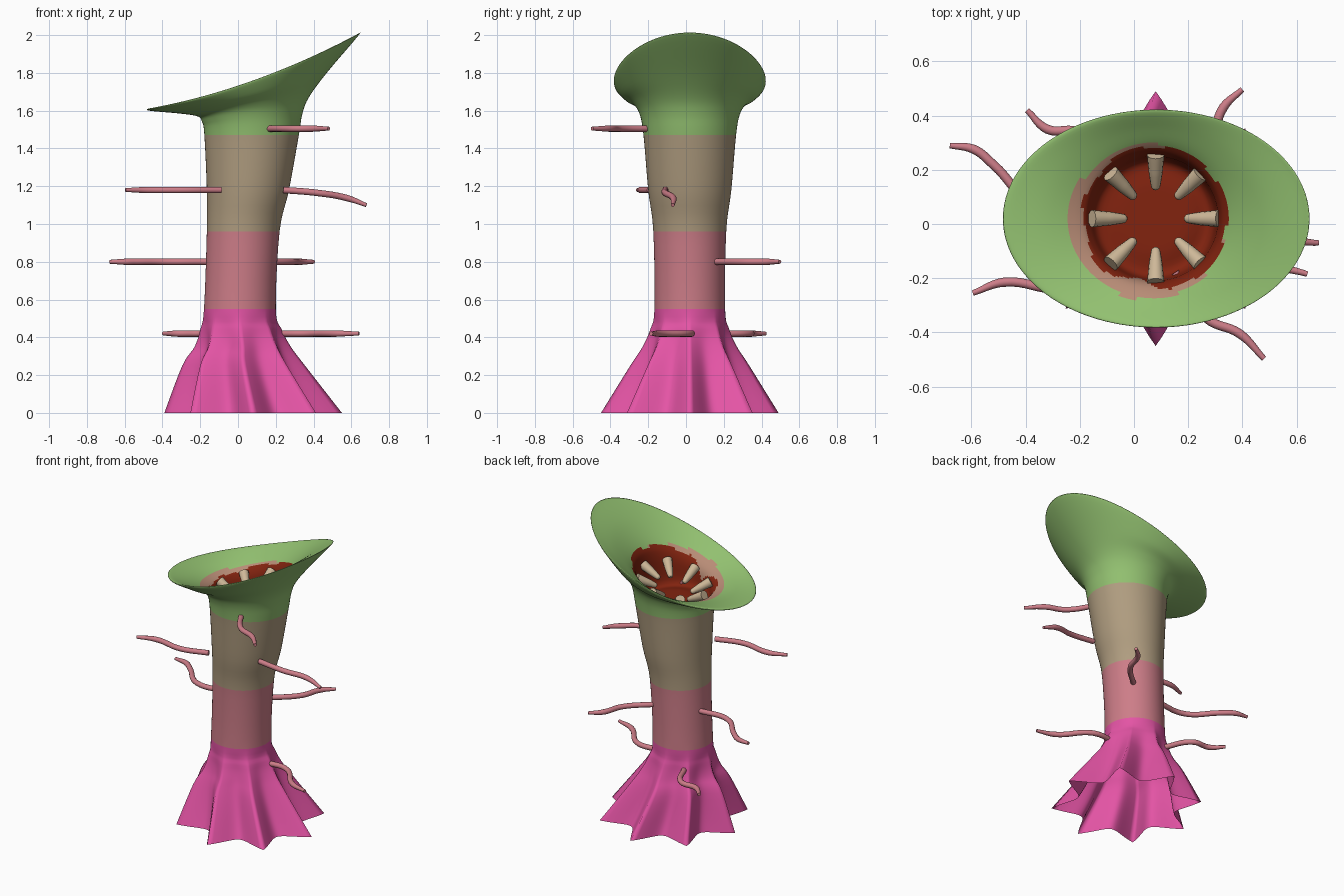
import bpy, math
from mathutils import Vector

if "Cube" in bpy.data.objects:
    bpy.data.objects.remove(bpy.data.objects["Cube"])


def material(name, r, g, b):
    lin = lambda v: ((v / 255 + 0.055) / 1.055) ** 2.4 if v > 10 else v / 255 / 12.92
    m = bpy.data.materials.new(name)
    m.diffuse_color = (lin(r), lin(g), lin(b), 1)
    m.use_nodes = True
    m.node_tree.nodes["Principled BSDF"].inputs["Base Color"].default_value = m.diffuse_color
    return m


MAGENTA = material("magenta", 228, 84, 165)
PINK = material("pink", 205, 125, 136)
BEIGE = material("beige", 176, 157, 128)
GREEN = material("leaf_green", 146, 192, 112)
RED = material("dark_red", 130, 35, 15)
PALE = material("pale_pink", 184, 140, 118)
TOOTH = material("tooth_cream", 206, 184, 152)
CX, CY = 0.08, 0.02          # mouth centre
SEG, SUB = 128, 5

# Stem profile: height, left x, right x, half depth
STEM = [
    (0, -.39, .55, .47),
    (.25, -.295, .355, .315),
    (.35, -.23, .28, .25),
    (.44, -.20, .232, .21),
    (.55, -.18, .20, .187),      # pink starts
    (.96, -.165, .22, .193),     # beige starts
    (1.18, -.165, .27, .22),
    (1.47, -.178, .322, .245),   # green starts
]
# Slanted lip: left x, left z, right x, right z, half depth, middle z
LIP = [
    (-.19, 1.54, .34, 1.58, .265, 1.58),
    (-.215, 1.57, .375, 1.67, .30, 1.64),
    (-.31, 1.585, .47, 1.80, .355, 1.685),
    (-.47, 1.60, .635, 1.995, .40, 1.75),    # rim
    (-.46, 1.613, .62, 1.995, .39, 1.757),
    (-.33, 1.61, .48, 1.90, .335, 1.715),
    (-.20, 1.58, .35, 1.77, .27, 1.665),
    (-.165, 1.55, .315, 1.69, .235, 1.61),
]
KEYS = [(l, z, r, z, d, z) for z, l, r, d in STEM] + LIP
RIM = len(STEM) + 3
# Flat throat floor
KEYS += [(CX - r, 1.5, CX + r, 1.5, r, 1.5) for r in (.21, .12, .005)]


def blend(i, t):
    """Catmull-Rom between body rings."""
    p = [KEYS[max(0, min(len(KEYS) - 1, i + k))] for k in (-1, 0, 1, 2)]
    return [0.5 * (2 * b + (c - a) * t + (2 * a - 5 * b + 4 * c - d) * t * t
                   + (3 * b - a - 3 * c + d) * t ** 3) for a, b, c, d in zip(*p)]


def ring(key):
    xl, zl, xr, zr, ry, zm = key
    pleat = max(0, 0.33 * (1 - (zm / 0.52) ** 2))   # skirt folds fade upward
    pts = []
    for j in range(SEG):
        a = 2 * math.pi * j / SEG
        c, s = math.cos(a), math.sin(a)
        k = 1 - pleat * abs(math.sin(4 * a))
        z = zm + (zr - zl) / 2 * c + ((zr + zl) / 2 - zm) * c * c
        pts.append(((xl + xr) / 2 + (xr - xl) / 2 * c * k, CY + ry * s * k, z))
    return pts


def mouth_colour(p):
    """Ragged red throat with a pale border, by distance from the centre."""
    r, a = math.hypot(p.x - CX, p.y - CY), math.degrees(math.atan2(p.y - CY, p.x - CX)) % 360
    red = 0.268 + 0.007 * math.sin(math.radians(7 * a)) - 0.04 * math.exp(-((a - 258) / 16) ** 2)
    pale = 0.287 + 0.03 * math.cos(math.radians(a - 200))
    return 4 if r < red else 5 if r < pale else 3


# Body: skirt, stem, lip and throat in one lofted skin
verts, faces, owner = [], [], []
for i in range(len(KEYS) - 1):
    for n in range(SUB):
        verts += ring(blend(i, n / SUB))
        owner.append(i)
verts += ring(KEYS[-1])
for r in range(len(owner)):
    for j in range(SEG):
        k = (j + 1) % SEG
        faces.append((r * SEG + j, r * SEG + k, (r + 1) * SEG + k, (r + 1) * SEG + j))
faces.append(tuple(range(len(owner) * SEG, len(owner) * SEG + SEG)))
me = bpy.data.meshes.new("plant_body")
me.from_pydata(verts, [], faces)
for m in (MAGENTA, PINK, BEIGE, GREEN, RED, PALE):
    me.materials.append(m)
for f in me.polygons:
    i = owner[min(f.index // SEG, len(owner) - 1)]
    f.material_index = 0 if i < 4 else 1 if i < 5 else 2 if i < 7 else 3 if i <= RIM else mouth_colour(f.center)
    f.use_smooth = True
body = bpy.data.objects.new("plant_body", me)
bpy.context.collection.objects.link(body)


def tube(name, pts, radii, mat, bevel):
    """Round tapered tube along a smooth path, turned into a mesh."""
    cu = bpy.data.curves.new(name, 'CURVE')
    cu.dimensions = '3D'
    cu.bevel_depth, cu.bevel_resolution, cu.resolution_u = bevel, 4, 8
    cu.use_fill_caps = True
    sp = cu.splines.new('BEZIER')
    sp.bezier_points.add(len(pts) - 1)
    for bp, p, r in zip(sp.bezier_points, pts, radii):
        bp.co, bp.radius = p, r
        bp.handle_left_type = bp.handle_right_type = 'AUTO'
    cu.materials.append(mat)
    ob = bpy.data.objects.new(name, cu)
    bpy.context.collection.objects.link(ob)
    bpy.ops.object.select_all(action='DESELECT')
    ob.select_set(True)
    bpy.context.view_layer.objects.active = ob
    bpy.ops.object.convert(target='MESH')
    bpy.ops.object.shade_smooth_by_angle(angle=math.radians(50))


# Teeth around the throat, pointing inward and a little down
for n in range(8):
    a = n * math.pi / 4
    d = Vector((math.cos(a), math.sin(a), 0))
    pts = [Vector((CX, CY, 1.505 + 0.5 * r + 0.044 * d.x)) + d * r for r in (.235, .17, .115, .108)]
    tube(f"tooth_{n + 1}", pts, (1, .8, .5, .25), TOOTH, 0.032)

# Wavy tendrils on the stem: height, droop, path seen from above
TENDRILS = [
    (1.505, 0, [(.15, -.18), (.27, -.35), (.39, -.405), (.48, -.497)]),
    (1.18, 0, [(-.09, -.19), (-.27, -.24), (-.48, -.215), (-.595, -.255)]),
    (1.18, .08, [(.24, -.11), (.42, -.11), (.58, -.067), (.68, -.07)]),
    (.80, 0, [(-.14, .07), (-.36, .07), (-.52, .22), (-.59, .275), (-.68, .29)]),
    (.80, 0, [(.13, .15), (.28, .30), (.33, .43), (.40, .497)]),
    (.42, 0, [(-.10, .16), (-.20, .335), (-.32, .35), (-.395, .42)]),
    (.42, 0, [(.18, .02), (.35, .02), (.52, -.145), (.64, -.185)]),
]
for n, (z, droop, path) in enumerate(TENDRILS):
    last = len(path) - 1
    pts = [(x, y, z - droop * (i / last) ** 1.5) for i, (x, y) in enumerate(path)]
    tube(f"tendril_{n + 1}", pts, [1] * last + [.6], PINK, 0.017)
